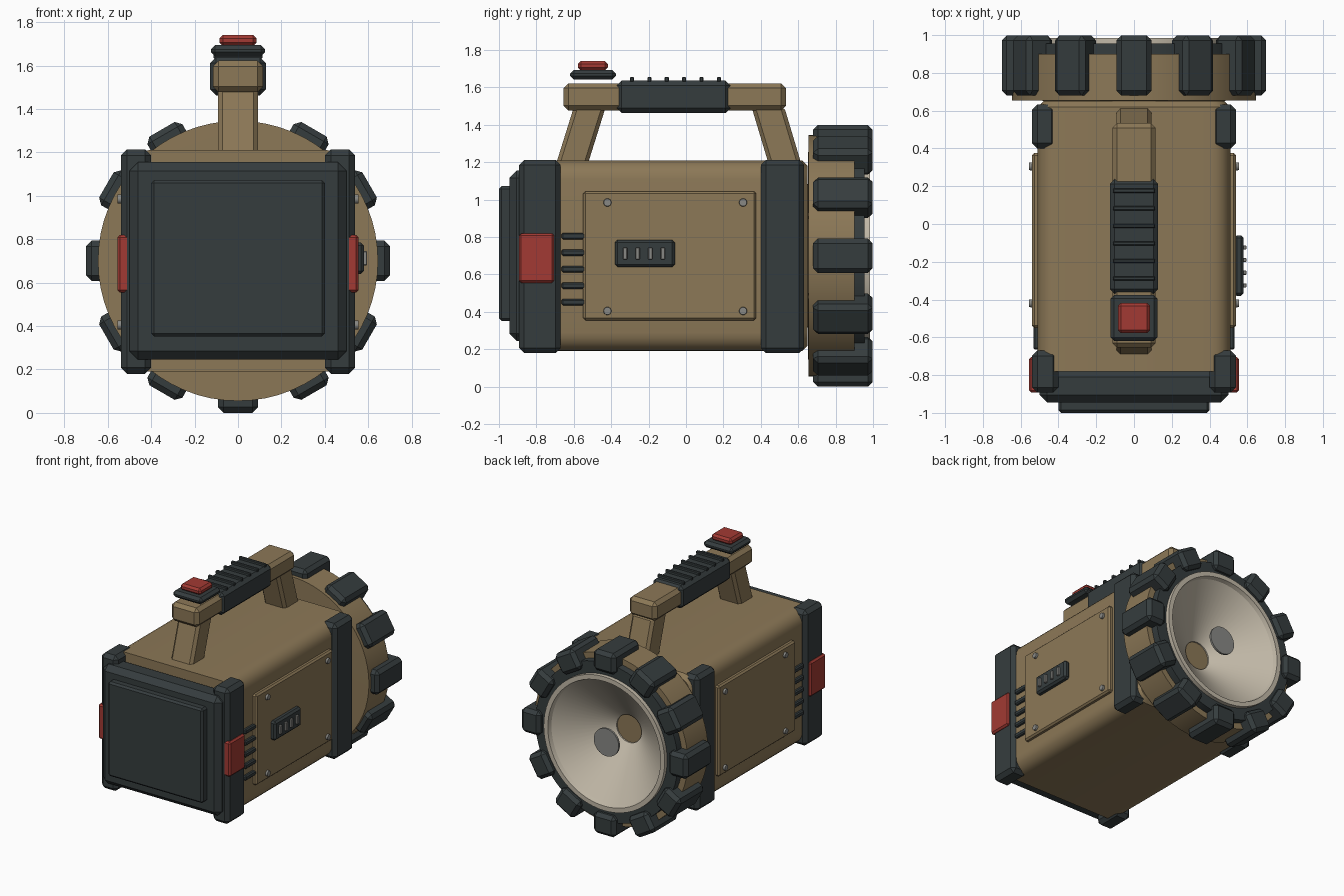
import bpy, bmesh, math
from mathutils import Matrix, Vector

if "Cube" in bpy.data.objects:
    bpy.data.objects.remove(bpy.data.objects["Cube"])


def material(name, rgb):
    m = bpy.data.materials.new(name)
    m.diffuse_color = (*rgb, 1)
    m.use_nodes = True
    m.node_tree.nodes["Principled BSDF"].inputs["Base Color"].default_value = m.diffuse_color
    return m


TAN = material("tan_shell", (0.262, 0.188, 0.095))
DARK = material("dark_rubber", (0.036, 0.046, 0.048))
RED = material("red_plastic", (0.36, 0.042, 0.033))
BEIGE = material("pale_reflector", (0.54, 0.485, 0.39))
GREY = material("grey_metal", (0.25, 0.25, 0.235))
AXIS_Z = 0.70  # height of the lamp axis


def finish(bm, name, mat):
    bmesh.ops.recalc_face_normals(bm, faces=bm.faces)
    mesh = bpy.data.meshes.new(name)
    bm.to_mesh(mesh)
    bm.free()
    mesh.materials.append(mat)
    ob = bpy.data.objects.new(name, mesh)
    bpy.context.collection.objects.link(ob)
    bpy.ops.object.select_all(action='DESELECT')
    ob.select_set(True)
    bpy.context.view_layer.objects.active = ob
    bpy.ops.object.shade_smooth_by_angle(angle=math.radians(28))
    return ob


def box(name, mat, x, y, z, bevel=0.0, lean=0.0, turn=0.0):
    """Bevelled box from ranges; lean shifts its top in y, turn spins it about the lamp axis."""
    bm = bmesh.new()
    bmesh.ops.create_cube(bm, size=1)
    for v in bm.verts:
        top = v.co.z > 0
        v.co = Vector([r[0] + (c + 0.5) * (r[1] - r[0]) for r, c in zip((x, y, z), v.co)])
        if top:
            v.co.y += lean
    if bevel:
        bmesh.ops.bevel(bm, geom=bm.edges[:], offset=bevel, segments=1,
                        affect='EDGES', profile=0.5)
    if turn:
        bmesh.ops.rotate(bm, verts=bm.verts, cent=(0, 0, AXIS_Z),
                         matrix=Matrix.Rotation(turn, 3, 'Y'))
    return finish(bm, name, mat)


def lathe(name, mat, profile, sides=64):
    """Closed (radius, y) outline spun about the lamp axis."""
    bm = bmesh.new()
    rings = []
    for i in range(sides):
        a = 2 * math.pi * i / sides
        rings.append([bm.verts.new((r * math.cos(a), y, AXIS_Z + r * math.sin(a)))
                      for r, y in profile])
    n = len(profile)
    for i in range(sides):
        p, q = rings[i], rings[(i + 1) % sides]
        for j in range(n):
            k = (j + 1) % n
            if profile[j][0] == 0 and profile[k][0] == 0:
                continue
            bm.faces.new((p[j], p[k], q[k], q[j]))
    bmesh.ops.remove_doubles(bm, verts=bm.verts, dist=1e-5)
    return finish(bm, name, mat)


# Main body: long box with rounded lengthwise edges and a chamfered end
bm = bmesh.new()
bmesh.ops.create_cube(bm, size=1)
for v in bm.verts:
    v.co = Vector((v.co.x * 1.02, -0.065 + v.co.y * 1.43, AXIS_Z + v.co.z * 1.02))
long_edges = [e for e in bm.edges if abs(e.verts[0].co.y - e.verts[1].co.y) > 0.5]
bmesh.ops.bevel(bm, geom=long_edges, offset=0.1, segments=5, affect='EDGES', profile=0.5)
ends = [e for e in bm.edges if all(v.co.y > 0.6 for v in e.verts)]
bmesh.ops.bevel(bm, geom=ends, offset=0.03, segments=1, affect='EDGES', profile=0.5)
finish(bm, "body", TAN)

# Front cap with raised, rimmed panel
box("front_cap", DARK, (-0.5, 0.5), (-0.945, -0.77), (0.245, 1.155), 0.04)
box("front_panel", DARK, (-0.40, 0.40), (-1.0, -0.93), (0.352, 1.072), 0.014)

# Details on both sides
for s, side in ((1, "right"), (-1, "left")):
    def span(a, b):
        return (a, b) if s > 0 else (-b, -a)
    box(f"front_guard_{side}", DARK, span(0.40, 0.54), (-0.893, -0.67), (0.18, 1.213), 0.028)
    box(f"rear_guard_{side}", DARK, span(0.41, 0.54), (0.40, 0.632), (0.18, 1.213), 0.028)
    box(f"red_latch_{side}", RED, span(0.50, 0.556), (-0.893, -0.705), (0.555, 0.82), 0.012)
    box(f"side_panel_{side}", TAN, span(0.49, 0.54), (-0.55, 0.375), (0.355, 1.045), 0.012)
    for i in range(5):
        z = 0.452 + 0.0883 * i
        box(f"vent_{side}_{i}", DARK, span(0.49, 0.532), (-0.665, -0.535),
            (z - 0.018, z + 0.018), 0.008)
    for y in (-0.42, 0.305):
        for z in (0.405, 0.985):
            bm = bmesh.new()
            bmesh.ops.create_cone(bm, cap_ends=True, segments=16, radius1=0.023,
                                  radius2=0.02, depth=0.03,
                                  matrix=Matrix.Translation((s * 0.54, y, z))
                                  @ Matrix.Rotation(s * math.pi / 2, 4, 'Y'))
            finish(bm, f"screw_{side}", GREY)

# Slide switch on the right panel
box("switch_base", DARK, (0.53, 0.58), (-0.38, -0.06), (0.64, 0.785), 0.014)
for i in range(4):
    y = -0.325 + 0.067 * i
    box(f"switch_ridge_{i}", GREY, (0.57, 0.595), (y - 0.011, y + 0.011), (0.68, 0.745), 0.003)

# Carrying handle
box("handle_leg_front", TAN, (-0.092, 0.092), (-0.695, -0.525), (1.19, 1.50), 0.02, lean=0.097)
box("handle_leg_rear", TAN, (-0.092, 0.092), (0.442, 0.617), (1.19, 1.50), 0.02, lean=-0.093)
box("handle_bar", TAN, (-0.115, 0.115), (-0.655, 0.535), (1.477, 1.622), 0.026)
box("handle_grip", DARK, (-0.128, 0.128), (-0.37, 0.237), (1.463, 1.637), 0.026)
for i in range(6):
    y = -0.289 + 0.093 * i
    box(f"grip_rib_{i}", DARK, (-0.112, 0.112), (y - 0.011, y + 0.011), (1.63, 1.657), 0.005)
box("button_base", DARK, (-0.125, 0.125), (-0.62, -0.375), (1.642, 1.694), 0.02)
box("button", RED, (-0.086, 0.086), (-0.578, -0.418), (1.69, 1.741), 0.016)

# Lamp head: hollow housing, dark ring, conical reflector, bulb shield
lathe("lamp_housing", TAN, [(0, 0.645), (0.645, 0.655), (0.645, 0.90), (0.53, 0.90),
                            (0.53, 0.67), (0, 0.67)])
lathe("lamp_ring", DARK, [(0.60, 0.89), (0.60, 0.955), (0.50, 0.955), (0.50, 0.89)])
lathe("reflector", BEIGE, [(0.51, 0.89), (0.51, 0.985), (0.475, 0.985), (0.465, 0.955),
                           (0.105, 0.685), (0.105, 0.675), (0.48, 0.89)])
lathe("bulb_shield", GREY, [(0, 0.945), (0.105, 0.945), (0.105, 0.96), (0, 0.96)], 32)

# Rubber lugs around the lamp head
for i in range(12):
    box(f"lug_{i}", DARK, (-0.093, 0.093), (0.68, 0.998), (AXIS_Z + 0.54, AXIS_Z + 0.70),
        0.026, turn=i * math.pi / 6)
